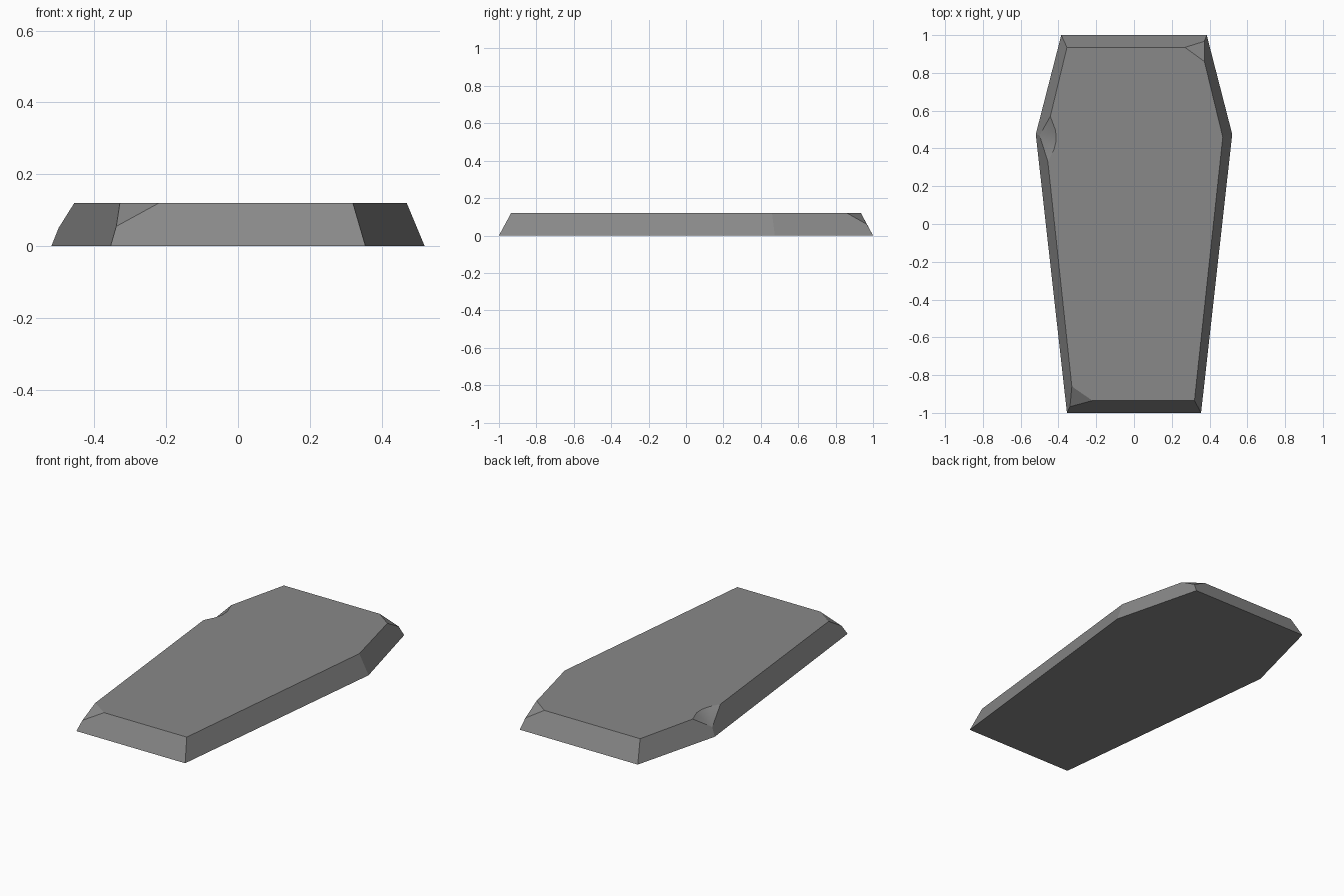
import bpy, bmesh

if "Cube" in bpy.data.objects:
    bpy.data.objects.remove(bpy.data.objects["Cube"])

H = 0.12
stone = bpy.data.materials.new("stone_grey")
stone.diffuse_color = (0.25, 0.25, 0.25, 1)
stone.use_nodes = True
stone.node_tree.nodes["Principled BSDF"].inputs["Base Color"].default_value = stone.diffuse_color

bm = bmesh.new()
V = lambda x, y, z: bm.verts.new((x, y, z))

# Coffin outlines, counter-clockwise from front left:
# front left, front right, shoulder right, back right, back left, shoulder left
base = [V(x, y, 0) for x, y in [(-.355, -1), (.355, -1), (.52, .475),
                                (.385, 1), (-.385, 1), (-.52, .475)]]
front_r, should_r, back_l = [V(x, y, H) for x, y in [(.32, -.935), (.47, .46), (-.355, .935)]]

# Chipped places: the rim on the top, and the low tip on the sloping edge
chip_f = [V(-.329, -.86, H), V(-.22, -.935, H)]
tip_f = V(-.339, -.967, .055)
chip_b = [V(.373, .86, H), V(.27, .935, H)]
tip_b = V(.372, .967, .06)
chip_s = [V(x, y, H) for x, y in [(-.443, .57), (-.415, .495), (-.412, .44),
                                  (-.425, .39), (-.456, .33)]]
tip_s = V(-.5, .469, .05)

# Top and bottom
bm.faces.new(chip_f + [front_r, should_r] + chip_b + [back_l] + chip_s)
bm.faces.new(base[::-1])

# Upper border of each sloping side, listed from its right end to its left end
uppers = [[front_r, chip_f[1], tip_f],
          [should_r, front_r],
          [tip_b, chip_b[0], should_r],
          [back_l, chip_b[1], tip_b],
          [tip_s, chip_s[0], back_l],
          [tip_f, chip_f[0], chip_s[-1], tip_s]]
for i, up in enumerate(uppers):
    bm.faces.new([base[i], base[(i + 1) % 6]] + up)

# Chip faces: two flat corners and a smooth fan at the shoulder
for rim, tip in ((chip_f, tip_f), (chip_b, tip_b), (chip_s, tip_s)):
    for a, b in zip(rim, rim[1:]):
        f = bm.faces.new([b, a, tip])
        f.smooth = rim is chip_s

bmesh.ops.recalc_face_normals(bm, faces=bm.faces)
for e in bm.edges:
    e.smooth = all(f.smooth for f in e.link_faces)

mesh = bpy.data.meshes.new("coffin_lid")
bm.to_mesh(mesh)
bm.free()
mesh.materials.append(stone)
lid = bpy.data.objects.new("coffin_lid", mesh)
bpy.context.collection.objects.link(lid)
